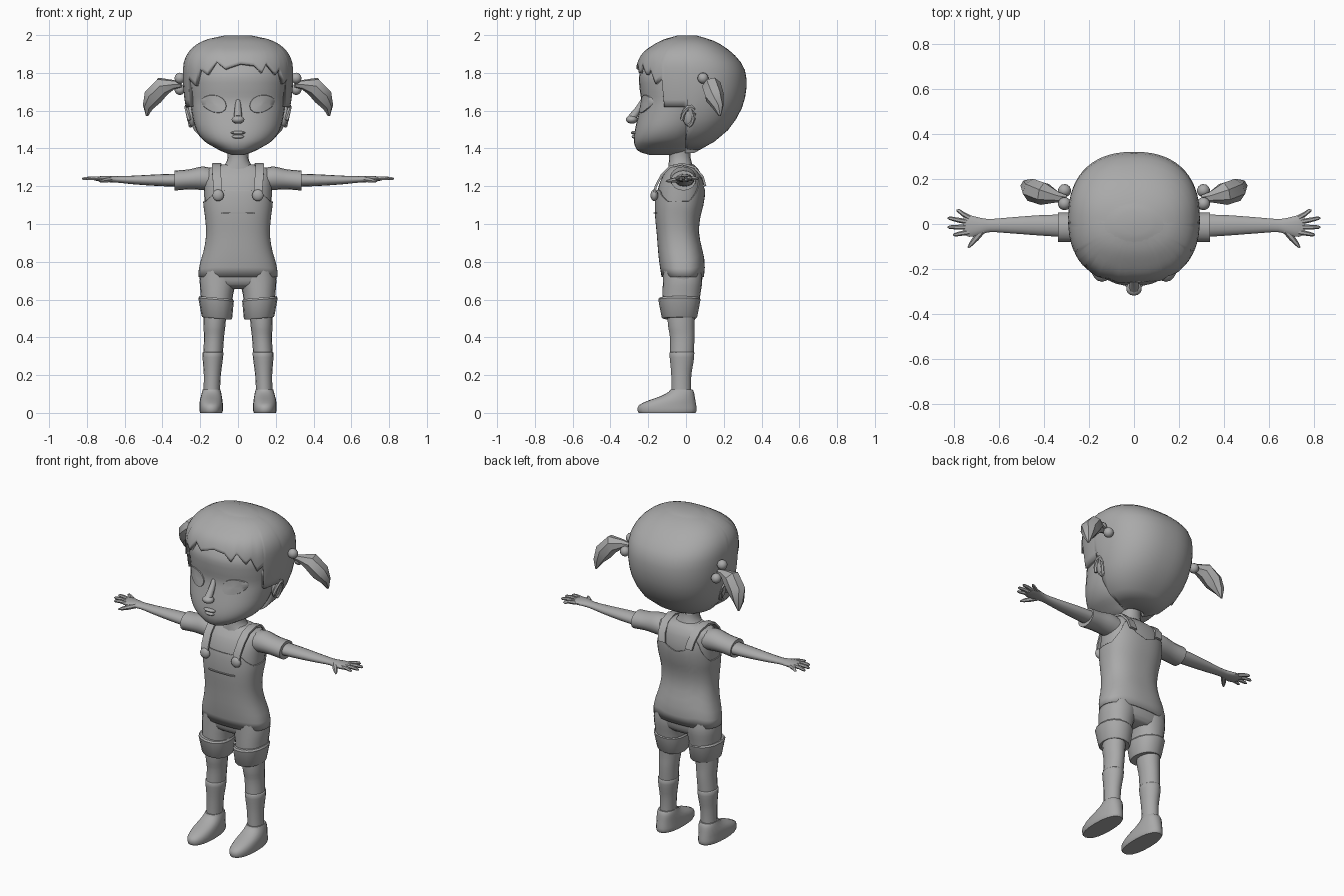
import bpy, bmesh, math
from mathutils import Vector, Matrix

grey = bpy.data.materials.new("plain grey")
grey.diffuse_color = (0.4, 0.4, 0.4, 1)


def finish(name, bm, angle=50, thick=0):
    bmesh.ops.recalc_face_normals(bm, faces=bm.faces)
    me = bpy.data.meshes.new(name)
    bm.to_mesh(me)
    bm.free()
    ob = bpy.data.objects.new(name, me)
    bpy.context.collection.objects.link(ob)
    me.materials.append(grey)
    if thick:
        m = ob.modifiers.new("thickness", 'SOLIDIFY')
        m.thickness, m.offset = thick, -1
    bpy.ops.object.select_all(action='DESELECT')
    ob.select_set(True)
    bpy.context.view_layer.objects.active = ob
    bpy.ops.object.shade_smooth_by_angle(angle=math.radians(angle))
    return ob


def at(rings, t):
    """Smoothly interpolated section at parameter t (first value of each ring)."""
    t = min(max(t, rings[0][0]), rings[-1][0])
    i = next(k for k in range(len(rings) - 1) if t <= rings[k + 1][0])
    a, b = rings[i], rings[i + 1]
    p, q = rings[max(i - 1, 0)], rings[min(i + 2, len(rings) - 1)]
    h = b[0] - a[0]
    u = (t - a[0]) / h
    out = []
    for k in range(1, len(a)):
        m0 = (b[k] - p[k]) / (b[0] - p[0]) * h
        m1 = (q[k] - a[k]) / (q[0] - a[0]) * h
        out.append((2*u**3 - 3*u*u + 1)*a[k] + (u**3 - 2*u*u + u)*m0
                   + (3*u*u - 2*u**3)*b[k] + (u**3 - u*u)*m1)
    return out


def power(v, e):
    return math.copysign(abs(v) ** (2 / e), v)


def skin(bm, rows, caps=True):
    vs = [[bm.verts.new(p) for p in r] for r in rows]
    n = len(vs[0])
    for r, s in zip(vs, vs[1:]):
        for i in range(n):
            bm.faces.new((r[i], r[(i + 1) % n], s[(i + 1) % n], s[i]))
    if caps:
        bm.faces.new(vs[0])
        bm.faces.new(vs[-1])


def loft(name, rings, axis='z', n=20, e=2.2, k=3, side=1, angle=50):
    """Rings are (t, centre1, radius1, centre2, radius2) along the axis."""
    bm, rows = bmesh.new(), []
    ts = [a[0] + (b[0] - a[0]) * j / k for a, b in zip(rings, rings[1:]) for j in range(k)]
    for t in ts + [rings[-1][0]]:
        c, r, d, s = at(rings, t)
        row = []
        for i in range(n):
            w = math.tau * i / n
            p, q = c + r * power(math.sin(w), e), d - s * power(math.cos(w), e)
            row.append((side * p, q, t) if axis == 'z' else (side * t, p, q))
        rows.append(row)
    skin(bm, rows)
    return finish(name, bm, angle)


def body(rows):
    """(z, half width, front y, back y) -> loft rings."""
    return [(z, 0, w, (f + b) / 2, (b - f) / 2) for z, w, f, b in rows]


def shell(name, rings, low, high, e, angles, rows, grow=0, thick=.015):
    """Open garment or hair surface whose edges follow low(a) and high(a)."""
    grid = []
    for j in range(rows + 1):
        row = []
        for a in angles:
            z = low(a) + (high(a) - low(a)) * math.sin(math.pi / 2 * j / rows)
            c, r, d, s = at(rings, z)
            w = math.radians(a)
            row.append((c + (r + grow) * power(math.sin(w), e), d - (s + grow) * power(math.cos(w), e), z))
        grid.append(row)
    bm = bmesh.new()
    skin(bm, grid, False)
    return finish(name, bm, 50, thick)


def table(pts):
    def f(a):
        for (p, u), (q, v) in zip(pts, pts[1:]):
            if p <= a <= q:
                return u + (v - u) * (a - p) / (q - p)
        return pts[-1][1] if a > pts[-1][0] else pts[0][1]
    return f


def tube(name, pts, n=8, side=1, flat=1, angle=50):
    """Pts are (x, y, z, radius); flat squashes the vertical radius."""
    bm, rows = bmesh.new(), []
    P = [Vector(p[:3]) for p in pts]
    for i, p in enumerate(pts):
        d = (P[min(i + 1, len(P) - 1)] - P[max(i - 1, 0)]).normalized()
        u = d.cross(Vector((0, 0, 1))).normalized()
        v = u.cross(d)
        ring = [P[i] + p[3] * (u * math.cos(math.tau * j / n) + v * flat * math.sin(math.tau * j / n))
                for j in range(n)]
        rows.append([(side * q.x, q.y, q.z) for q in ring])
    skin(bm, rows)
    return finish(name, bm, angle)


def ball(name, loc, size, rot=(0, 0, 0), seg=14):
    bm = bmesh.new()
    bmesh.ops.create_uvsphere(bm, u_segments=seg, v_segments=seg // 2 + 1, radius=1)
    ob = finish(name, bm)
    ob.location, ob.scale, ob.rotation_euler = loc, size, rot


# Head
head = body([(1.365, .03, -.19, -.04), (1.38, .075, -.24, .0), (1.40, .115, -.264, .02),
             (1.44, .18, -.276, .06), (1.50, .222, -.27, .1), (1.58, .243, -.252, .15),
             (1.65, .253, -.238, .18), (1.72, .26, -.246, .2), (1.80, .26, -.245, .22), (1.9, .2, -.18, .18)])
loft("head", head, n=32)


def face_y(x, z):
    c, r, d, s = at(head, z)
    return d - s * max(0, 1 - abs(x / r) ** 2.2) ** (1 / 2.2)


ball("nose_tip", (0, -.287, 1.553), (.035, .031, .022))
tube("nose_bridge", [(0, -.225, 1.66, .012), (0, -.25, 1.61, .018), (0, -.285, 1.565, .022), (0, -.28, 1.55, .02)])
ball("upper_lip", (0, -.27, 1.483), (.04, .022, .01))
ball("lower_lip", (0, -.268, 1.462), (.034, .02, .011))

# Hair cap with jagged fringe, sideburns and full back
hair = body([(1.37, .05, -.04, .03), (1.40, .125, -.11, .10), (1.44, .18, -.16, .155), (1.50, .235, -.21, .225),
             (1.6, .272, -.25, .29), (1.7, .288, -.265, .318), (1.8, .292, -.268, .316), (1.86, .286, -.255, .288),
             (1.91, .262, -.225, .24), (1.95, .22, -.17, .185), (1.98, .155, -.11, .12), (1.997, .06, -.04, .05)])
edge = table([(-90, 1.375), (-88, 1.6), (-86, 1.62), (-64, 1.62), (-62, 1.77), (-55, 1.75), (-48, 1.73),
              (-41, 1.82), (-30, 1.79), (-20, 1.86), (-10, 1.82), (2, 1.85), (14, 1.84), (22, 1.80),
              (28, 1.85), (40, 1.79), (46, 1.82), (54, 1.74), (62, 1.77), (64, 1.62), (86, 1.62), (88, 1.6), (90, 1.375)])
steps = sorted(set([-180 + 6 * i for i in range(60)] + [-88, -86, -64, -62, -55, -48, -41, -20, -10, 2, 14, 22, 28,
                                                        40, 46, 54, 62, 64, 86, 88]))
shell("hair", hair, edge, lambda a: 1.997, 2.35, steps, 16, thick=.02)
loft("hair_crown", body([(1.96, .18, -.14, .15), (1.98, .15, -.105, .115), (1.998, .07, -.045, .055)]), n=24)

# Torso, neck and pelvis
torso = body([(.655, .16, -.07, .06), (.68, .195, -.11, .08), (.74, .203, -.125, .09), (.80, .192, -.135, .092),
              (.87, .172, -.142, .078), (.95, .162, -.148, .062), (1.03, .167, -.156, .068), (1.10, .176, -.158, .085),
              (1.18, .18, -.15, .095), (1.25, .18, -.125, .085), (1.29, .165, -.095, .065), (1.315, .085, -.075, .04)])
loft("torso", torso, n=28, e=2.4)
loft("neck", [(1.28, 0, .105, -.025, .07), (1.32, 0, .066, -.03, .062), (1.36, 0, .055, -.033, .056),
              (1.42, 0, .06, -.035, .06)], n=16)

# Overalls bib with scooped back
top = table([(0, 1.18), (33, 1.18), (45, 1.15), (65, 1.12), (110, 1.12), (130, 1.18), (142, 1.25),
             (152, 1.25), (162, 1.19), (180, 1.165)])
shell("overalls", torso, lambda a: .72, lambda a: top(abs(a)), 2.4, range(-180, 180, 6), 14, .007, .006)
loft("bib_pocket_band", body([(1.055, .09, -.171, -.12), (1.062, .09, -.172, -.12)]), n=16, e=4, k=1)


def strap(side):
    path = [(.105, -.172, 1.14), (.108, -.160, 1.2), (.113, -.128, 1.26), (.115, -.085, 1.303), (.113, -.02, 1.318),
            (.108, .045, 1.3), (.1, .088, 1.25), (.09, .102, 1.2)]
    bm, rows = bmesh.new(), []
    for i, p in enumerate(path):
        d = Vector(path[min(i + 1, 7)]) - Vector(path[max(i - 1, 0)])
        nrm = Vector((0, -d.z, d.y)).normalized() * .006
        rows.append([(side * (p[0] + w), p[1] + s * nrm.y, p[2] + s * nrm.z)
                     for w, s in ((-.023, 1), (.023, 1), (.023, -1), (-.023, -1))])
    skin(bm, rows)
    finish("strap", bm, 35)


for s in (1, -1):
    strap(s)
    ball("strap_button", (s * .105, -.168, 1.152), (.031, .02, .031))

    # Eye: almond plate laid on the face
    bm, rows = bmesh.new(), []
    for f in (1, .97, .6, .1):
        row = []
        for i in range(16):
            w = math.tau * i / 16
            x = .128 + .067 * f * math.cos(w)
            z = 1.637 + f * (.046 * math.sin(w) * (1 - .15 * math.cos(w)) + .012 * math.cos(w))
            row.append((s * x, face_y(x, z) - (0 if f == 1 else .006 + .006 * (1 - f)), z))
        rows.append(row)
    skin(bm, rows)
    finish("eye", bm, 40)

    # Ear: rim and inner bowl
    ball("ear", (s * .247, .012, 1.568), (.02, .032, .055), (.2, s * .12, 0))
    rim = [(.25 + .012 * math.sin(t) + .012, .012 + .03 * math.cos(t) + .01 * math.sin(t), 1.568 + .053 * math.sin(t),
            .011) for t in [math.radians(200 - 30 * i) for i in range(10)]]
    tube("ear_rim", rim, 6, s)

    # Pigtail and hair bobbles
    ball("bobble", (s * .308, .09, 1.772), (.029,) * 3)
    ball("bobble", (s * .308, .148, 1.712), (.029,) * 3)
    tube("pigtail", [(.30, .115, 1.738, .015), (.34, .12, 1.738, .025), (.40, .135, 1.73, .052),
                     (.45, .15, 1.675, .052), (.475, .17, 1.62, .03), (.482, .18, 1.572, .006)], 7, s, angle=40)

    # Sleeve and arm
    loft("sleeve", [(.13, -.015, .07, 1.235, .06), (.19, -.015, .07, 1.242, .062), (.26, -.015, .065, 1.236, .053),
                    (.336, -.014, .066, 1.23, .053)], 'x', 16, 2, side=s)
    loft("arm", [(.30, -.008, .052, 1.232, .035), (.42, -.006, .046, 1.232, .031), (.55, -.006, .036, 1.233, .023),
                 (.64, -.007, .03, 1.236, .017), (.68, -.01, .038, 1.238, .017), (.73, -.009, .049, 1.239, .014),
                 (.757, -.004, .042, 1.239, .009)], 'x', 14, 2, side=s)
    for a, b, tip in ((.73, .028, (.787, .06)), (.74, .01, (.826, .026)), (.74, -.014, (.826, -.014)),
                      (.73, -.036, (.803, -.048))):
        m = ((a + tip[0]) / 2, (b + tip[1]) / 2)
        tube("finger", [(a, b, 1.24, .012), (*m, 1.243, .0105), (tip[0] - .008, tip[1], 1.24, .008),
                        (*tip, 1.239, .003)], 6, s)
    tube("thumb", [(.67, -.025, 1.237, .015), (.70, -.062, 1.232, .014), (.722, -.088, 1.228, .01),
                   (.735, -.105, 1.226, .004)], 6, s)

    # Shorts leg with turned-up cuff
    loft("shorts_leg", [(.55, .113, .082, -.03, .095), (.62, .112, .085, -.025, .1), (.70, .106, .097, -.018, .104),
                        (.77, .10, .092, -.02, .1)], side=s)
    cuff = loft("cuff", [(.5, .112, .076, -.035, .088), (.507, .112, .081, -.035, .094), (.60, .116, .094, -.035, .112),
                         (.61, .116, .088, -.035, .106)], n=16, k=1, side=s, angle=35)
    for v in cuff.data.vertices:
        v.co.z += .09 * (abs(v.co.x) - .115)

    # Leg, sock and shoe
    loft("leg", [(.3, .133, .052, -.022, .062), (.40, .127, .053, -.02, .065), (.46, .125, .058, -.025, .07),
                 (.54, .122, .062, -.025, .074)], n=16, e=2, side=s)
    loft("sock", [(.08, .14, .043, -.025, .052), (.2, .136, .045, -.025, .053), (.27, .134, .052, -.022, .062),
                  (.318, .133, .056, -.022, .066), (.322, .133, .052, -.022, .062)], n=16, e=2, k=2, side=s)
    loft("shoe", [(0, .142, .058, -.10, .15), (.012, .142, .062, -.1, .156), (.04, .142, .062, -.098, .152),
                  (.065, .142, .06, -.075, .125), (.09, .141, .055, -.042, .088), (.112, .14, .05, -.025, .066),
                  (.125, .14, .046, -.024, .058)], n=20, e=2.3, k=2, side=s)
